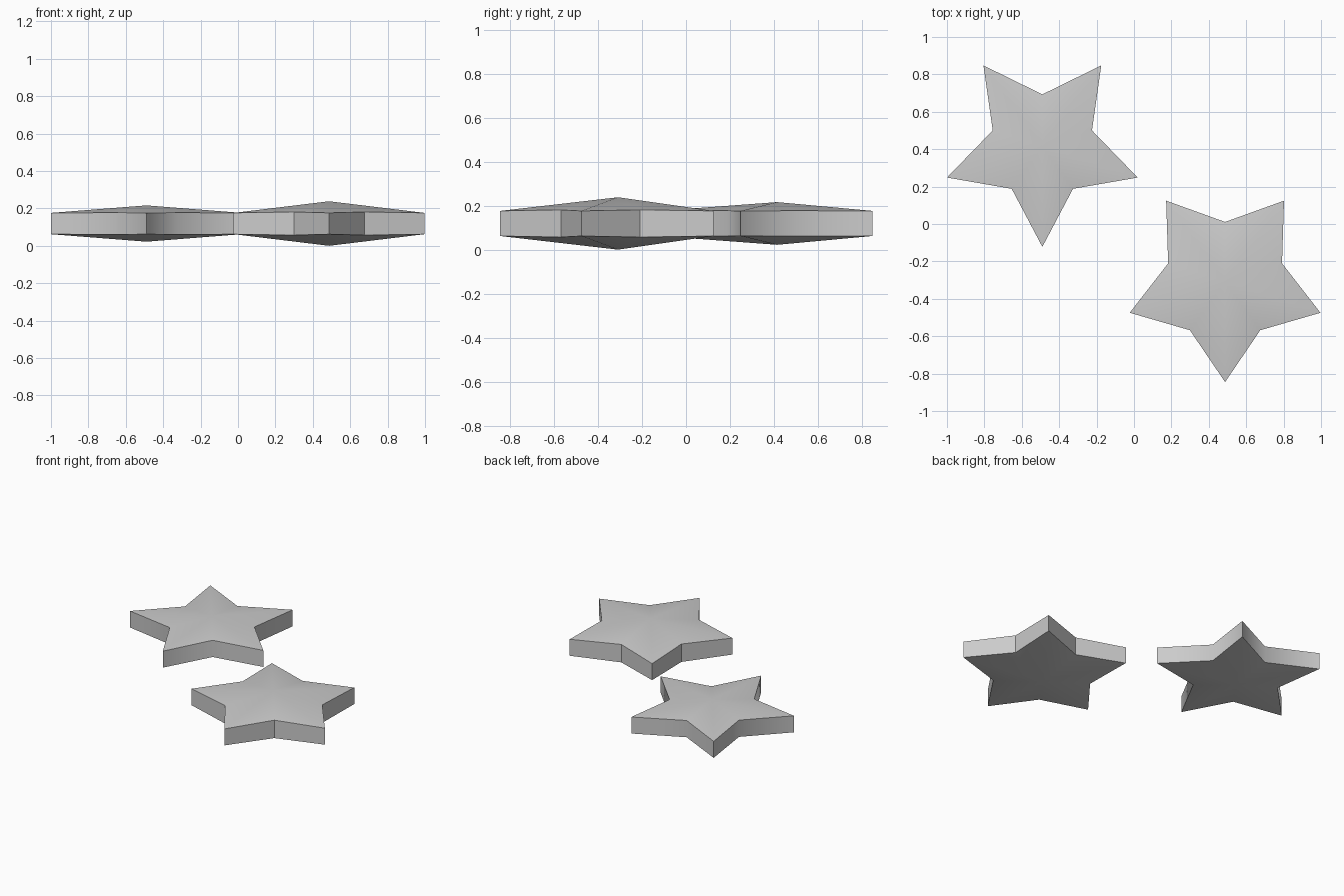
import bpy
import bmesh
from math import cos, sin, pi, radians

if "Cube" in bpy.data.objects:
    bpy.data.objects.remove(bpy.data.objects["Cube"])

MID_Z = 0.119


def star(name, x, y, inner_r, apex, inner_half, smooth_angle):
    """Five-pointed star, straight rim, shallow pyramid on top and underside."""
    outer_r, tip_half = 0.536, 0.057
    bm = bmesh.new()
    top, low = [], []
    for i in range(10):
        r, h = (outer_r, tip_half) if i % 2 == 0 else (inner_r, inner_half)
        a = -pi / 2 + i * pi / 5
        top.append(bm.verts.new((r * cos(a), r * sin(a), h)))
        low.append(bm.verts.new((r * cos(a), r * sin(a), -h)))
    peak = bm.verts.new((0, 0, apex))
    base = bm.verts.new((0, 0, -apex))
    for i in range(10):
        j = (i + 1) % 10
        bm.faces.new((low[i], low[j], top[j], top[i]))
        bm.faces.new((top[i], top[j], peak))
        bm.faces.new((low[j], low[i], base))
    mesh = bpy.data.meshes.new(name)
    bm.to_mesh(mesh)
    bm.free()
    obj = bpy.data.objects.new(name, mesh)
    obj.location = (x, y, MID_Z)
    bpy.context.collection.objects.link(obj)
    # Soft caps, crisp rim
    bpy.ops.object.select_all(action='DESELECT')
    obj.select_set(True)
    bpy.context.view_layer.objects.active = obj
    bpy.ops.object.shade_smooth_by_angle(angle=radians(smooth_angle))


# Slim star at the back left, fuller star at the front right
star("slim_star", -0.49, 0.414, 0.279, 0.097, 0.058, 60)
star("full_star", 0.487, -0.309, 0.32, 0.119, 0.062, 35)
